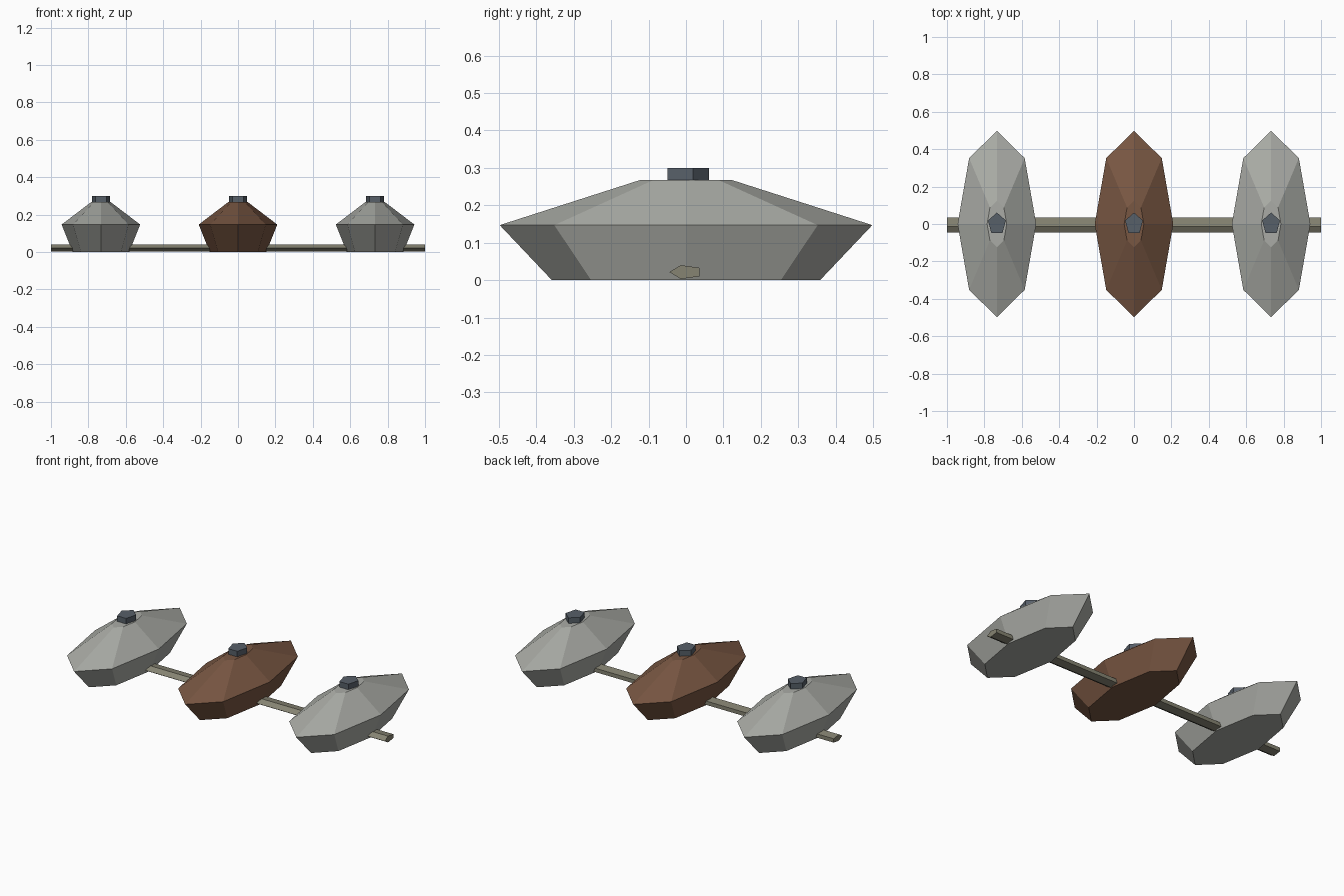
import bpy, bmesh
from math import cos, sin, pi
from mathutils import Matrix

if "Cube" in bpy.data.objects:
    bpy.data.objects.remove(bpy.data.objects["Cube"])


def material(name, rgb):
    m = bpy.data.materials.new(name)
    m.diffuse_color = (*rgb, 1)
    m.use_nodes = True
    m.node_tree.nodes["Principled BSDF"].inputs["Base Color"].default_value = m.diffuse_color
    return m


def loft(name, sides, rings, mat, phase=pi / 2, matrix=Matrix()):
    """Closed flat-faced solid through stacked elliptical rings (rx, ry, z)."""
    bm = bmesh.new()
    angles = [phase + 2 * pi * i / sides for i in range(sides)]
    loops = [[bm.verts.new((rx * cos(a), ry * sin(a), z)) for a in angles]
             for rx, ry, z in rings]
    for lo, hi in zip(loops, loops[1:]):
        for i in range(sides):
            j = (i + 1) % sides
            bm.faces.new((lo[i], lo[j], hi[j], hi[i]))
    bm.faces.new(loops[0][::-1])
    bm.faces.new(loops[-1])
    bm.transform(matrix)
    bmesh.ops.recalc_face_normals(bm, faces=bm.faces)
    me = bpy.data.meshes.new(name)
    bm.to_mesh(me)
    bm.free()
    me.materials.append(mat)
    ob = bpy.data.objects.new(name, me)
    bpy.context.collection.objects.link(ob)
    return ob


stone = material("pale_grey", (0.40, 0.41, 0.38))
brown = material("brown", (0.19, 0.095, 0.055))
slate = material("slate", (0.095, 0.115, 0.14))
khaki = material("khaki", (0.24, 0.23, 0.17))

# Three faceted oval bodies, each with a five-sided cap
RX, RY = 0.21, 0.498
for side, x, mat in (("left", -0.733, stone), ("centre", 0, brown), ("right", 0.733, stone)):
    place = Matrix.Translation((x, 0, 0))
    loft(f"{side}_body", 8,
         [(RX * s, RY * s, z) for s, z in ((0.72, 0), (1, 0.147), (0.25, 0.267))],
         mat, matrix=place)
    loft(f"{side}_cap", 5, [(0.05, 0.061, 0.267), (0.05, 0.061, 0.3)],
         slate, matrix=place)

# Flattened five-sided rod joining the bodies: local axes (x, y, z) -> world (y, z, x)
to_x = Matrix(((0, 0, 1, 0), (1, 0, 0, 0), (0, 1, 0, 0), (0, 0, 0, 1)))
loft("connecting_rod", 5, [(0.0445, 0.0195, -1), (0.0445, 0.0195, 1)], khaki,
     phase=pi, matrix=Matrix.Translation((0, 0, 0.0215)) @ to_x)
